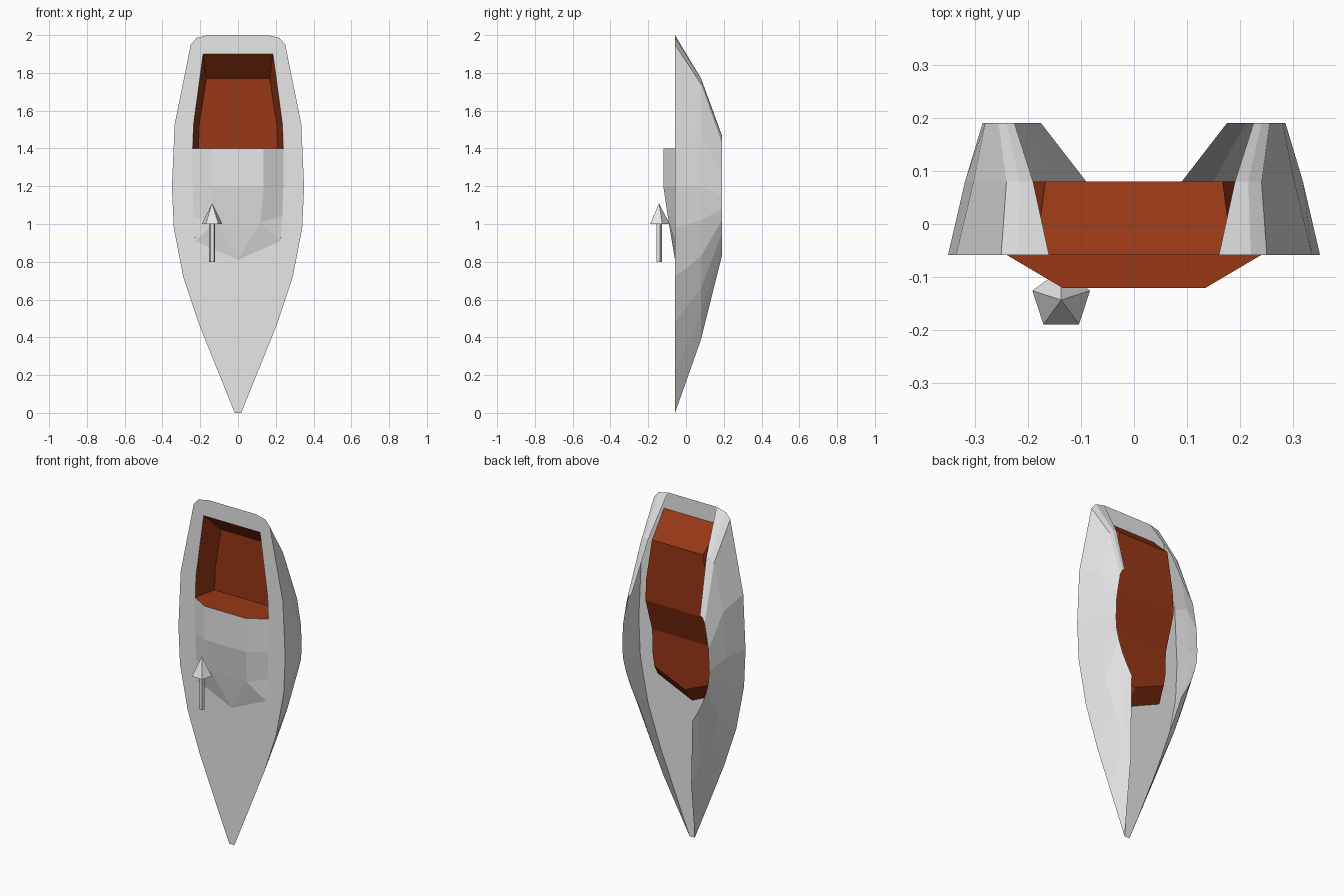
import bpy, bmesh, math
from mathutils import Vector

if "Cube" in bpy.data.objects:
    bpy.data.objects.remove(bpy.data.objects["Cube"])

DECK, CHINE, KEEL = -0.058, 0.08, 0.19


def material(name, rgb):
    m = bpy.data.materials.new(name)
    m.diffuse_color = (*rgb, 1)
    m.use_nodes = True
    m.node_tree.nodes["Principled BSDF"].inputs["Base Color"].default_value = m.diffuse_color
    return m


grey = material("light grey", (0.8, 0.8, 0.8))
brown = material("red brown", (0.32, 0.039, 0.008))


def finish(bm, name, mat):
    bmesh.ops.remove_doubles(bm, verts=bm.verts, dist=0.0005)
    mesh = bpy.data.meshes.new(name)
    bm.to_mesh(mesh)
    bm.free()
    mesh.materials.append(mat)
    ob = bpy.data.objects.new(name, mesh)
    bpy.context.collection.objects.link(ob)
    return ob


def mirror_faces(bm, faces):
    """Add each face (list of points) on the +x side and its mirror image."""
    for pts in faces:
        bm.faces.new([bm.verts.new(p) for p in pts])
        bm.faces.new([bm.verts.new((-x, y, z)) for x, y, z in reversed(pts)])


def strips(rows):
    return [[a[i], a[i + 1], b[i + 1], b[i]]
            for a, b in zip(rows, rows[1:]) for i in range(len(a) - 1)]


# Half outlines (x, z) from stern to bow
gunwale = [(.16, 2), (.22, 1.985), (.25, 1.95), (.335, 1.53), (.35, 1.2),
           (.34, .98), (.29, .72), (.21, .48), (.11, .23), (.017, 0)]
chine = [(.19, 1.77), (.215, 1.765), (.24, 1.74), (.302, 1.47), (.318, 1.2),
         (.305, 1.02), (.27, .83), (.21, .66), (.15, .52), (.09, .39)]
keel = [(.225, 1.47), (.24, 1.46), (.255, 1.43), (.28, 1.28), (.285, 1.15),
        (.28, 1.08), (.265, 1.02), (.24, .95), (.21, .89), (.175, .83)]
opening = [(.185, 1.9), (.235, 1.53), (.24, 1.4), (.24, 1.2), (.235, 1.04),
           (.225, .91), (0, .81)]

# Hull: two side shells lofted through the outlines
bm = bmesh.new()
rows = [[(x, y, z) for x, z in line]
        for line, y in ((gunwale, DECK), (chine, CHINE), (keel, KEEL))]
mirror_faces(bm, strips(rows))
finish(bm, "hull_sides", grey)

# Deck: flat sheet with a cutout for the cockpit and cabin
bm = bmesh.new()
for half in (gunwale, opening):
    loop = half + [(-x, z) for x, z in reversed(half) if x > 0]
    vs = [bm.verts.new((x, DECK, z)) for x, z in loop]
    for i, v in enumerate(vs):
        bm.edges.new((v, vs[i - 1]))
bmesh.ops.triangle_fill(bm, edges=bm.edges[:], use_beauty=True,
                        use_dissolve=False, normal=Vector((0, -1, 0)))
finish(bm, "deck", grey)

# Cockpit tub: walls, stepped floor and end walls
floor = [(.167, CHINE, 1.77), (.205, CHINE, 1.53), (.21, CHINE, 1.4),
         (.215, .01, 1.2), (.212, .01, 1.06), (.2, .01, .985), (0, .01, .9)]
rim = [(x, DECK, z) for x, z in opening]
middle = [(0, y, z) for x, y, z in floor]
bm = bmesh.new()
mirror_faces(bm, strips([rim, floor]) + strips([floor[:6], middle[:6]]))
mirror_faces(bm, [[floor[5], floor[6], middle[5]],
                  [(0, DECK, 1.9), rim[0], floor[0], middle[0]]])
finish(bm, "cockpit_tub", brown)

# Bulkhead between cockpit and cabin
bm = bmesh.new()
mirror_faces(bm, [[(0, -.12, 1.4), (.135, -.12, 1.4), (.24, DECK, 1.4),
                   (.21, CHINE, 1.4), (0, CHINE, 1.4)]])
finish(bm, "bulkhead", brown)

# Cabin: flat roof, sloped sides and a pointed front
ra, rb, rc = (.135, -.12, 1.4), (.135, -.12, 1.2), (.12, -.092, 1.01)
ca, cb, cc = (0, -.12, 1.4), (0, -.12, 1.2), (0, -.092, 1.01)
ba, bb, bc, bd, tip = rim[2:7]
bm = bmesh.new()
mirror_faces(bm, [[ca, ra, rb, cb], [cb, rb, rc, cc], [cc, rc, tip],
                  [ra, ba, bb, rb], [rb, bb, bc, rc], [rc, bc, bd],
                  [rc, bd, tip]])
finish(bm, "cabin", grey)

# Forward arrow: five-sided shaft and cone floating above the cabin
for name, r1, r2, z0, z1 in (("arrow_shaft", .016, .016, .8, 1.0),
                             ("arrow_head", .057, 0, 1.0, 1.11)):
    bm = bmesh.new()
    bmesh.ops.create_cone(bm, cap_ends=True, segments=5, radius1=r1,
                          radius2=r2, depth=z1 - z0)
    ang = math.pi / 2 - max(
        (math.atan2(v.co.y, v.co.x) for v in bm.verts if v.co.z < 0),
        key=lambda a: math.cos(a - math.pi / 2))
    for v in bm.verts:
        x, y = v.co.x, v.co.y
        v.co = (x * math.cos(ang) - y * math.sin(ang) - .137,
                x * math.sin(ang) + y * math.cos(ang) - .143,
                v.co.z + (z0 + z1) / 2)
    finish(bm, name, grey)

# Consistent outward facing on every shell
for ob in bpy.context.collection.objects:
    bm = bmesh.new()
    bm.from_mesh(ob.data)
    bmesh.ops.recalc_face_normals(bm, faces=bm.faces)
    want = {"hull_sides": lambda f: f.normal.x * f.calc_center_median().x,
            "deck": lambda f: -f.normal.y, "cabin": lambda f: -f.normal.y,
            "cockpit_tub": lambda f: -f.normal.y,
            "bulkhead": lambda f: f.normal.z}.get(ob.name)
    if want:
        flip = [f for f in bm.faces if want(f) < 0]
        bmesh.ops.reverse_faces(bm, faces=flip)
    bm.to_mesh(ob.data)
    bm.free()
